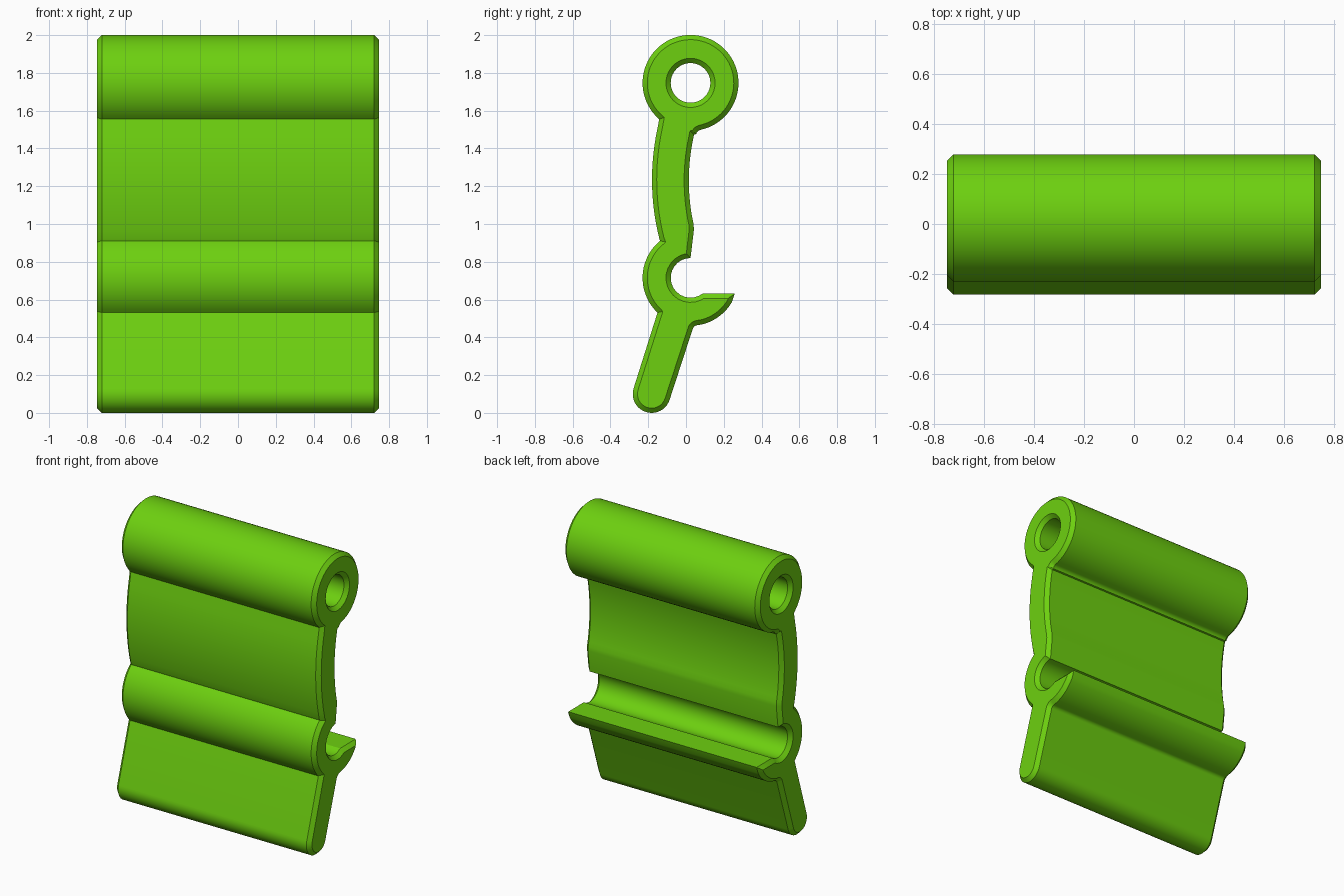
import bpy, bmesh, math
from mathutils import Vector

if "Cube" in bpy.data.objects:
    bpy.data.objects.remove(bpy.data.objects["Cube"])

HALF = 0.746      # half width along x
CH = 0.025        # chamfer on both ends
RING = (0.024, 1.747)
CLIP = (0.024, 0.715)
OUT_R, IN_R = 0.254, 0.105


def arc(c, r, a0, a1, n):
    """Points on an arc in the y-z plane, angles in degrees."""
    angles = [math.radians(a0 + (a1 - a0) * i / n) for i in range(n + 1)]
    return [Vector((c[0] + r * math.cos(a), c[1] + r * math.sin(a))) for a in angles]


def clean(points, tol=0.005):
    """Drop points that nearly coincide with their predecessor."""
    out = []
    for p in points:
        if not out or (p - out[-1]).length > tol:
            out.append(p)
    if (out[0] - out[-1]).length < tol:
        out.pop()
    return out


def inset(points, d):
    """Mitred offset to the left of the travel direction."""
    out = []
    for i, p in enumerate(points):
        e0 = (p - points[i - 1]).normalized()
        e1 = (points[(i + 1) % len(points)] - p).normalized()
        n0, n1 = Vector((-e0.y, e0.x)), Vector((-e1.y, e1.x))
        out.append(p + (n0 + n1) * d / (1 + n0.dot(n1)))
    return out


# Outer profile, counter-clockwise
profile = clean(
    arc(RING, OUT_R, -78, 229.2, 56)                # hinge barrel
    + arc((1.1, 1.235), 1.28, 165.75, 194.25, 14)   # front of curved web
    + arc(CLIP, OUT_R, 129.4, 226.5, 18)            # front of clip
    + arc((-0.182, 0.1), 0.1, 162, 342, 20)         # rounded end of leg
    + arc((0.064, 0.435), 0.03, 162, 98, 5)         # fillet under lip
    + arc(CLIP, OUT_R, -82, -31, 10)                # underside of lip
    + [Vector((0.258, 0.631))]                      # lip tip
    + arc(CLIP, IN_R, -53, -270, 16)                # clip socket
    + [Vector((0.042, 0.97))]                       # socket upper jaw
    + arc((1.095, 1.23), 1.08, 192.4, 167, 14)      # back of curved web
    + arc((0.083, 1.469), 0.03, 167, 102, 5)        # fillet under barrel
)
# Pin hole, clockwise so the inset widens it
hole = clean(arc(RING, IN_R, 360, 0, 40))

# Sweep both loops along x with chamfered ends
bm = bmesh.new()
cap_edges = {0: [], 3: []}
for loop in (profile, hole):
    small = inset(loop, CH)
    stations = [(-HALF, small), (CH - HALF, loop), (HALF - CH, loop), (HALF, small)]
    rings = [[bm.verts.new((x, p.x, p.y)) for p in pts] for x, pts in stations]
    n = len(loop)
    for a, b in zip(rings, rings[1:]):
        for i in range(n):
            j = (i + 1) % n
            bm.faces.new((a[i], a[j], b[j], b[i]))
    for k in cap_edges:
        r = rings[k]
        cap_edges[k] += [bm.edges.get((r[i], r[(i + 1) % n])) for i in range(n)]

# End caps
for k, edges in cap_edges.items():
    bmesh.ops.triangle_fill(bm, edges=edges, use_beauty=True, use_dissolve=False,
                            normal=(-1 if k == 0 else 1, 0, 0))
bmesh.ops.recalc_face_normals(bm, faces=bm.faces)

mesh = bpy.data.meshes.new("hinge_clip")
bm.to_mesh(mesh)
bm.free()
obj = bpy.data.objects.new("hinge_clip", mesh)
bpy.context.collection.objects.link(obj)

green = bpy.data.materials.new("bright_green")
green.diffuse_color = (0.153, 0.63, 0.005, 1)
green.use_nodes = True
green.node_tree.nodes["Principled BSDF"].inputs["Base Color"].default_value = green.diffuse_color
mesh.materials.append(green)

bpy.context.view_layer.objects.active = obj
obj.select_set(True)
bpy.ops.object.shade_smooth_by_angle(angle=math.radians(30))
